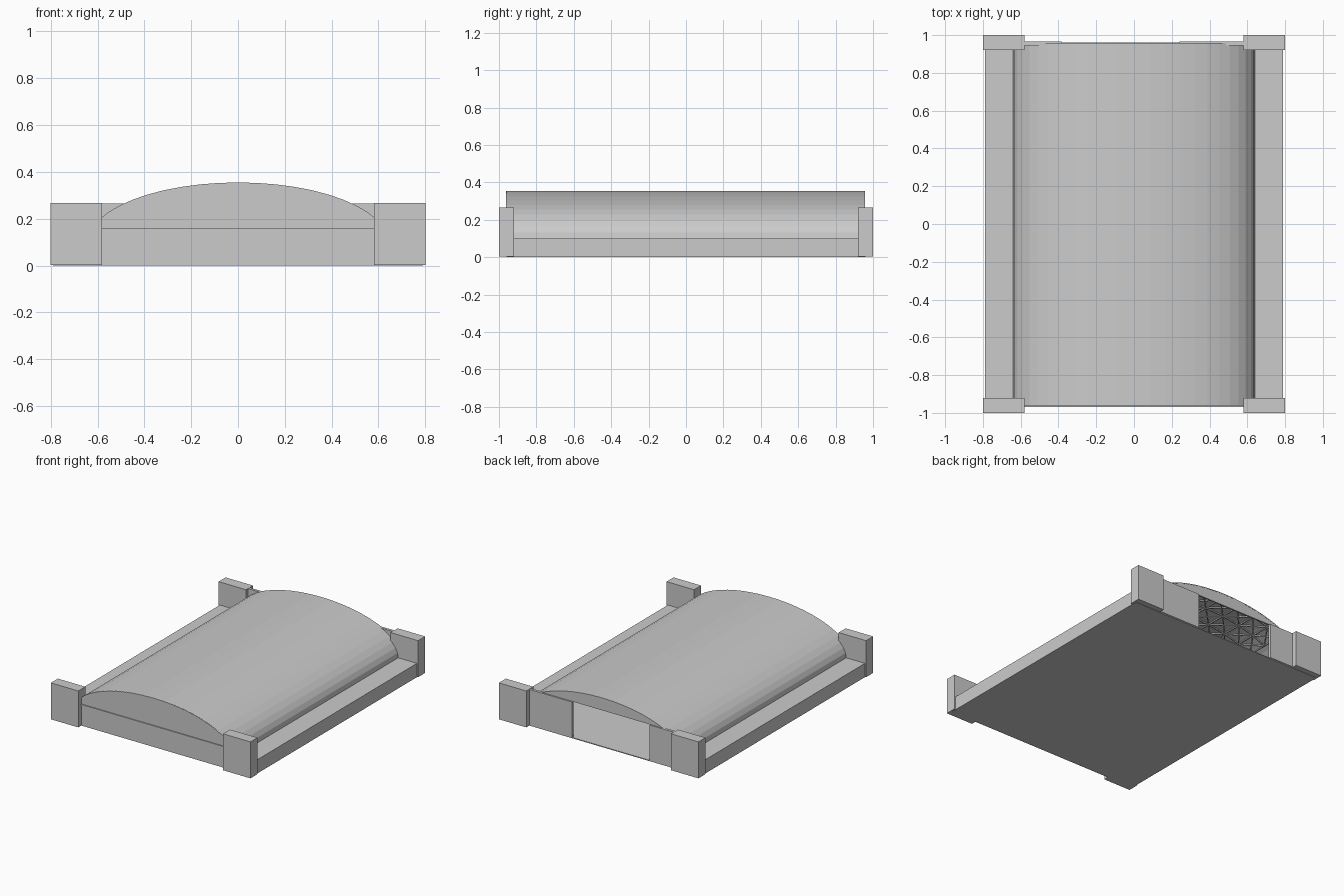
import bpy, bmesh, math
from mathutils import Vector

if "Cube" in bpy.data.objects:
    bpy.data.objects.remove(bpy.data.objects["Cube"])

grey = bpy.data.materials.new("plain_grey")
grey.diffuse_color = (0.6, 0.6, 0.6, 1)
grey.use_nodes = True
grey.node_tree.nodes["Principled BSDF"].inputs["Base Color"].default_value = grey.diffuse_color


def finish(name, bm):
    bmesh.ops.recalc_face_normals(bm, faces=bm.faces)
    me = bpy.data.meshes.new(name)
    bm.to_mesh(me)
    bm.free()
    me.materials.append(grey)
    ob = bpy.data.objects.new(name, me)
    bpy.context.collection.objects.link(ob)
    return ob


def prism(name, outline, y0, y1):
    """Extrude an x-z outline along y."""
    bm = bmesh.new()
    face = bm.faces.new([bm.verts.new((x, y0, z)) for x, z in outline])
    ext = bmesh.ops.extrude_face_region(bm, geom=[face])
    verts = [v for v in ext["geom"] if isinstance(v, bmesh.types.BMVert)]
    bmesh.ops.translate(bm, verts=verts, vec=(0, y1 - y0, 0))
    return finish(name, bm)


def box(name, x0, x1, y0, y1, z0, z1):
    return prism(name, [(x0, z0), (x1, z0), (x1, z1), (x0, z1)], y0, y1)


BASE, HALF, RISE = 0.10, 0.64, 0.255


def arc(inset=0.0, a0=0.0, a1=math.pi, n=24):
    return [((HALF - inset) * math.cos(a0 + (a1 - a0) * i / n),
             BASE + (RISE - inset) * math.sin(a0 + (a1 - a0) * i / n))
            for i in range(n + 1)]


# Floor
box("floor", -0.785, 0.785, -0.96, 0.96, 0.0, 0.006)

# Corner towers and side aisles
for s, side in ((-1, "left"), (1, "right")):
    for t, end in ((-1, "front"), (1, "back")):
        box(f"{end}_{side}_tower", *sorted((s * 0.58, s * 0.8)),
            *sorted((t * 0.92, t * 1.0)), 0.003, 0.267)
    box(f"{side}_aisle", *sorted((s * 0.635, s * 0.79)), -0.92, 0.92, 0.0, BASE)

# Barrel roof shell
prism("barrel_roof", arc() + arc(0.006)[::-1], -0.96, 0.957)

# Front wall, ledge and curved gable
box("front_wall", -0.6, 0.6, -0.965, -0.945, 0.006, 0.15)
box("front_ledge", -0.6, 0.6, -0.969, -0.945, 0.15, 0.158)
cut = math.asin((0.158 - BASE) / RISE)
prism("front_gable", arc(0.001, cut, math.pi - cut), -0.962, -0.95)

# Back wall with an off-centre doorway, and its gable
box("back_wall_right", 0.24, 0.6, 0.945, 0.965, 0.006, 0.265)
box("back_wall_left", -0.6, -0.385, 0.945, 0.965, 0.006, 0.265)
cut = math.asin((0.265 - BASE) / RISE)
prism("back_gable", arc(0.001, cut, math.pi - cut), 0.945, 0.956)

# Cross-braced lattice under the roof
bm = bmesh.new()


def bar(p, q, w=0.004):
    d = q - p
    side = d.cross(Vector((0, 0, 1))).normalized() * w
    up = side.cross(d).normalized() * w
    r = [[bm.verts.new(e + side * a + up * b)
          for a, b in ((-1, -1), (1, -1), (1, 1), (-1, 1))] for e in (p, q)]
    for i in range(4):
        j = (i + 1) % 4
        bm.faces.new((r[0][i], r[0][j], r[1][j], r[1][i]))
    bm.faces.new(r[0])
    bm.faces.new(r[1])


ribs = arc(0.014, math.radians(35), math.radians(145), 8)
rows = [-0.9 + 0.15 * k for k in range(13)]
pt = lambda i, k: Vector((ribs[i][0], rows[k], ribs[i][1]))
for k in range(13):
    for i in range(8):
        bar(pt(i, k), pt(i + 1, k))
        if k < 12:
            bar(pt(i, k), pt(i + 1, k + 1))
            bar(pt(i + 1, k), pt(i, k + 1))
for i in range(9):
    bar(pt(i, 0), pt(i, 12))
finish("roof_lattice", bm)
